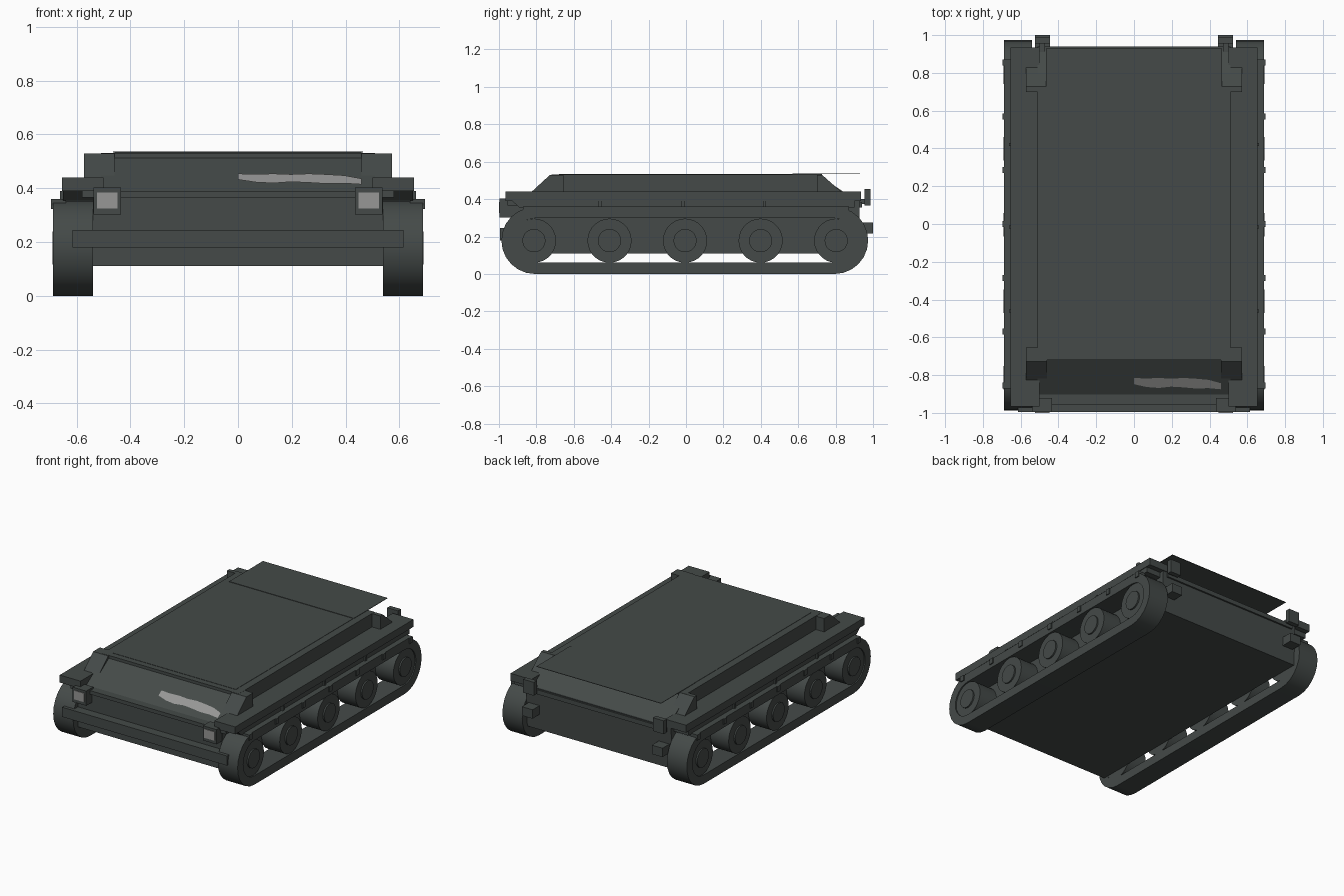
import bpy, math

if "Cube" in bpy.data.objects:
    bpy.data.objects.remove(bpy.data.objects["Cube"])

def mat(name, rgb):
    m = bpy.data.materials.new(name)
    m.diffuse_color = (*rgb, 1)
    m.use_nodes = True
    m.node_tree.nodes["Principled BSDF"].inputs["Base Color"].default_value = m.diffuse_color
    return m

ARMOR = mat("dark_green_grey", (0.058, 0.068, 0.065))
PALE = mat("pale_grey", (0.31, 0.31, 0.305))

def mesh_obj(name, verts, faces, m=ARMOR):
    me = bpy.data.meshes.new(name)
    me.from_pydata(verts, [], faces)
    me.materials.append(m)
    ob = bpy.data.objects.new(name, me)
    bpy.context.collection.objects.link(ob)
    return ob

def prism(name, yz, x0, x1, m=ARMOR):
    """Side profile of (y, z) points, counter-clockwise seen from +x, extruded along x."""
    n = len(yz)
    x0, x1 = sorted((x0, x1))
    v = [(x0, y, z) for y, z in yz] + [(x1, y, z) for y, z in yz]
    f = [(i, (i + 1) % n, n + (i + 1) % n, n + i) for i in range(n)]
    f = [q[::-1] for q in f] + [tuple(range(n))[::-1], tuple(range(n, 2 * n))]
    for i in range(n):
        f[i] = f[i][::-1]
    return mesh_obj(name, v, f, m)

def box(name, x0, x1, y0, y1, z0, z1, m=ARMOR):
    return prism(name, [(y0, z0), (y1, z0), (y1, z1), (y0, z1)], x0, x1, m)

def smooth(ob):
    bpy.ops.object.select_all(action='DESELECT')
    ob.select_set(True)
    bpy.context.view_layer.objects.active = ob
    bpy.ops.object.shade_smooth_by_angle(angle=math.radians(35))

def disc(name, y, z, r, x0, x1, n=28):
    pts = [(y + r * math.cos(2 * math.pi * i / n), z + r * math.sin(2 * math.pi * i / n)) for i in range(n)]
    smooth(prism(name, pts, x0, x1))

def stadium(r, ya, yb, zc, n=12):
    pts = [(yb + r * math.cos(a), zc + r * math.sin(a))
           for a in (-math.pi / 2 + math.pi * i / n for i in range(n + 1))]
    return pts + [(ya + r * math.cos(a), zc + r * math.sin(a))
                  for a in (math.pi / 2 + math.pi * i / n for i in range(n + 1))]

def track(name, x0, x1):
    """Closed track belt: outer and inner stadium loops joined as a band."""
    x0, x1 = sorted((x0, x1))
    out, inn = stadium(0.179, -0.808, 0.795, 0.179), stadium(0.119, -0.808, 0.795, 0.179)
    n = len(out)
    v = [(x, y, z) for x, loop in ((x0, out), (x1, out), (x0, inn), (x1, inn)) for y, z in loop]
    f = []
    for i in range(n):
        j = (i + 1) % n
        f += [(i, j, n + j, n + i), (3 * n + i, 3 * n + j, 2 * n + j, 2 * n + i),
              (n + i, n + j, 3 * n + j, 3 * n + i), (2 * n + i, 2 * n + j, j, i)]
    smooth(mesh_obj(name, v, f))

# Hull: lower tub, sloped upper body, roof and loose rear flap
prism("lower_hull", [(-0.935, 0.11), (0.92, 0.11), (0.93, 0.39), (-0.935, 0.39)], -0.54, 0.54)
prism("upper_hull", [(-0.91, 0.385), (0.925, 0.385), (0.727, 0.515), (-0.715, 0.515)], -0.51, 0.51)
box("roof_plate", -0.51, 0.51, -0.72, 0.727, 0.51, 0.531)
box("roof_rim", -0.46, 0.46, -0.68, 0.727, 0.531, 0.533)
box("rear_flap", -0.465, 0.465, 0.57, 0.93, 0.533, 0.536)
box("front_ledge", -0.58, 0.58, -0.955, -0.90, 0.365, 0.39)
box("rear_ledge", -0.51, 0.51, 0.90, 0.94, 0.355, 0.385)
box("front_bumper", -0.615, 0.615, -0.995, -0.93, 0.18, 0.245)

# Pale streak lying on the front slope
def slope_point(x, y):
    return (x, y - 0.003, 0.385 + (y + 0.91) * 0.13 / 0.195 + 0.004)
low = [-0.845, -0.86, -0.865, -0.858, -0.862, -0.868, -0.866, -0.872]
top = [-0.812, -0.815, -0.812, -0.816, -0.812, -0.816, -0.822, -0.84]
xs = [0.46 * i / 7 for i in range(8)]
sv = [slope_point(x, y) for x, y in zip(xs, low)] + [slope_point(x, y) for x, y in zip(xs, top)]
mesh_obj("slope_streak", sv, [(i, i + 1, 9 + i, 8 + i) for i in range(7)], PALE)

for s, side in ((-1, "left"), (1, "right")):
    # Running gear
    track(side + "_track", s * 0.54, s * 0.688)
    for i in range(5):
        y = -0.813 + 0.404 * i
        disc(f"{side}_wheel_{i}", y, 0.178, 0.118, s * 0.545, s * 0.68)
        disc(f"{side}_hub_{i}", y, 0.178, 0.062, s * 0.67, s * 0.69, 20)

    # Side sponsons above the tracks
    box(side + "_fender", s * 0.50, s * 0.655, -0.965, 0.935, 0.39, 0.44)
    prism(side + "_fender_skirt", [(-0.89, 0.355), (0.90, 0.355), (0.90, 0.39), (-0.93, 0.39)], s * 0.50, s * 0.65)
    box(side + "_track_guard", s * 0.54, s * 0.688, -0.86, 0.86, 0.35, 0.36)
    for i in range(7):
        y = -0.855 + 0.285 * i
        box(f"{side}_bracket_{i}", s * 0.64, s * 0.695, y - 0.016, y + 0.016, 0.322, 0.36)
    for i, y in enumerate((-0.46, -0.015, 0.42)):
        box(f"{side}_clip_{i}", s * 0.64, s * 0.662, y - 0.008, y + 0.008, 0.355, 0.39)

    # Corner wedges at both ends of the roof
    prism(side + "_front_wedge", [(-0.83, 0.435), (-0.655, 0.435), (-0.655, 0.53), (-0.727, 0.53)], s * 0.46, s * 0.572)
    prism(side + "_rear_wedge", [(0.70, 0.435), (0.835, 0.435), (0.727, 0.53), (0.70, 0.53)], s * 0.46, s * 0.572)

    # Lamps and rear fittings
    box(side + "_headlight", s * 0.435, s * 0.537, -0.996, -0.92, 0.303, 0.402)
    box(side + "_headlight_lens", s * 0.448, s * 0.525, -1.0, -0.994, 0.325, 0.385, PALE)
    box(side + "_rear_lamp", s * 0.445, s * 0.525, 0.955, 0.987, 0.365, 0.455)
    box(side + "_rear_lamp_mount", s * 0.47, s * 0.50, 0.91, 0.96, 0.375, 0.40)
    box(side + "_tow_block", s * 0.445, s * 0.525, 0.92, 1.0, 0.215, 0.275)
